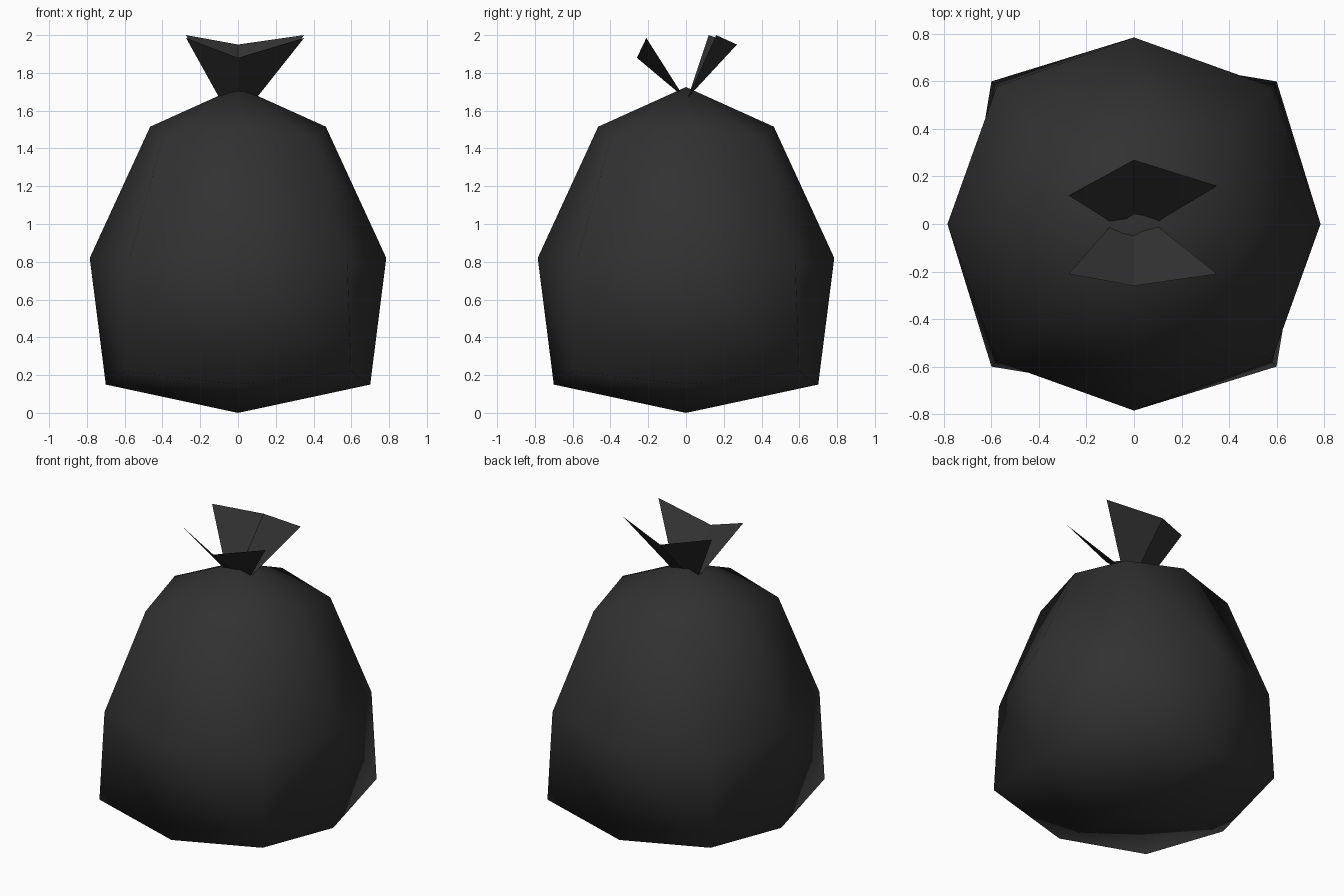
import bpy

if "Cube" in bpy.data.objects:
    bpy.data.objects.remove(bpy.data.objects["Cube"])

black = bpy.data.materials.new("black plastic")
black.diffuse_color = (0.031, 0.031, 0.031, 1)
black.use_nodes = True
black.node_tree.nodes["Principled BSDF"].inputs["Base Color"].default_value = black.diffuse_color


def make_object(name, verts, faces, smooth):
    mesh = bpy.data.meshes.new(name)
    mesh.from_pydata(verts, [], faces)
    mesh.materials.append(black)
    for p in mesh.polygons:
        p.use_smooth = smooth
    mesh.update()
    obj = bpy.data.objects.new(name, mesh)
    bpy.context.collection.objects.link(obj)
    return obj


def ring(mid, mid_z, corner, corner_z):
    """Eight points: side middles and corners alternating, counter-clockwise."""
    pts = []
    for dx, dy in ((1, 0), (0, 1), (-1, 0), (0, -1)):
        pts.append((dx * mid, dy * mid, mid_z))
        pts.append(((dx - dy) * corner, (dy + dx) * corner, corner_z))
    return pts


# Sack body: three rings closed by a bottom and a top point
verts = ring(0.70, 0.15, 0.60, 0.22) + ring(0.785, 0.82, 0.578, 0.80) \
    + ring(0.465, 1.515, 0.40, 1.45) + [(0, 0, 0), (0, 0, 1.725)]
faces = []
for base in (0, 8):
    for k in range(8):
        n = (k + 1) % 8
        lo, lo_n, up, up_n = base + k, base + n, base + 8 + k, base + 8 + n
        faces += [(lo, lo_n, up), (lo_n, up_n, up)]
for k in range(0, 8, 2):
    c, n = k + 1, (k + 2) % 8
    faces.append((24, n, c, k))
    faces.append((25, 16 + k, 16 + c, 16 + n))
make_object("sack_body", verts, faces, True)


# Loose flaps above the tie: a narrow neck fanning out to a creased rim
def flap(name, side, left, middle, right):
    y = 0.01 * side
    verts = [(-0.10, y, 1.67), (0, y, 1.67), (0.10, y, 1.67), left, middle, right]
    faces = [(0, 1, 4, 3), (1, 2, 5, 4)]
    if side > 0:
        faces = [f[::-1] for f in faces]
    make_object(name, verts, faces, False)


flap("front_flap", -1, (-0.275, -0.21, 1.985), (0, -0.26, 1.88), (0.35, -0.21, 1.985))
flap("back_flap", 1, (-0.275, 0.12, 2.0), (0, 0.27, 1.95), (0.35, 0.16, 2.0))
